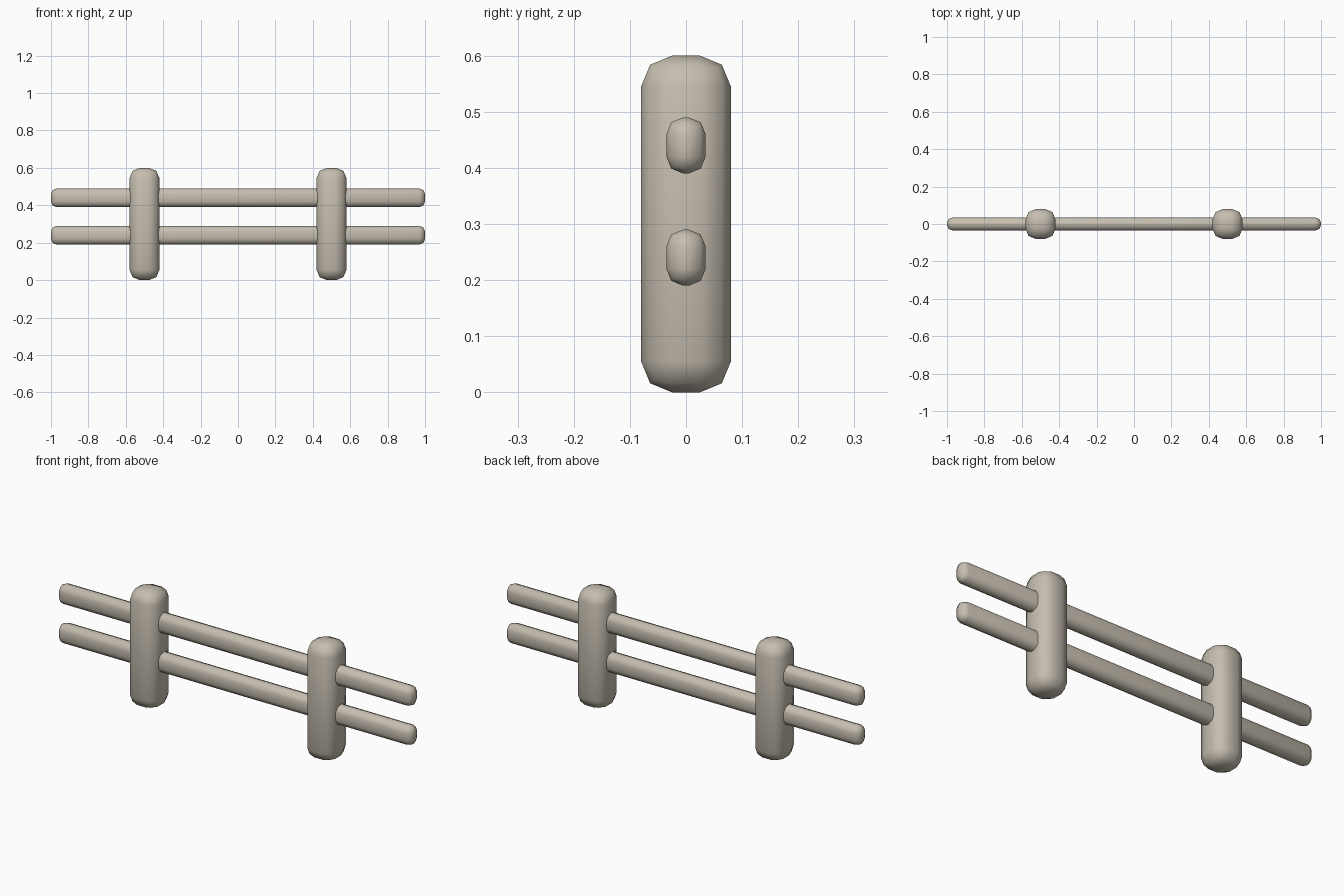
import bpy

cube = bpy.data.objects.get("Cube")
if cube:
    bpy.data.objects.remove(cube, do_unlink=True)

# Pale weathered wood
wood = bpy.data.materials.new("pale_wood")
wood.use_nodes = True
colour = (0.56, 0.51, 0.43, 1)
wood.diffuse_color = colour
wood.node_tree.nodes["Principled BSDF"].inputs["Base Color"].default_value = colour


def rounded_beam(name, size, location, radius):
    """Box with softly rounded edges and smooth shading."""
    bpy.ops.mesh.primitive_cube_add(size=1, location=location)
    beam = bpy.context.object
    beam.name = name
    beam.scale = size
    bpy.ops.object.transform_apply(location=False, rotation=False, scale=True)
    bevel = beam.modifiers.new("rounded_edges", 'BEVEL')
    bevel.width = radius
    bevel.segments = 2
    bevel.limit_method = 'NONE'
    beam.data.materials.append(wood)
    bpy.ops.object.shade_smooth()
    return beam


# Upright posts
for side, x in (("left", 0.5), ("right", -0.5)):
    rounded_beam(side + "_post", (0.16, 0.16, 0.6), (x, 0, 0.3), 0.055)

# Horizontal rails
for level, z in (("lower", 0.24), ("upper", 0.44)):
    rounded_beam(level + "_rail", (2, 0.07, 0.1), (0, 0, z), 0.03)
